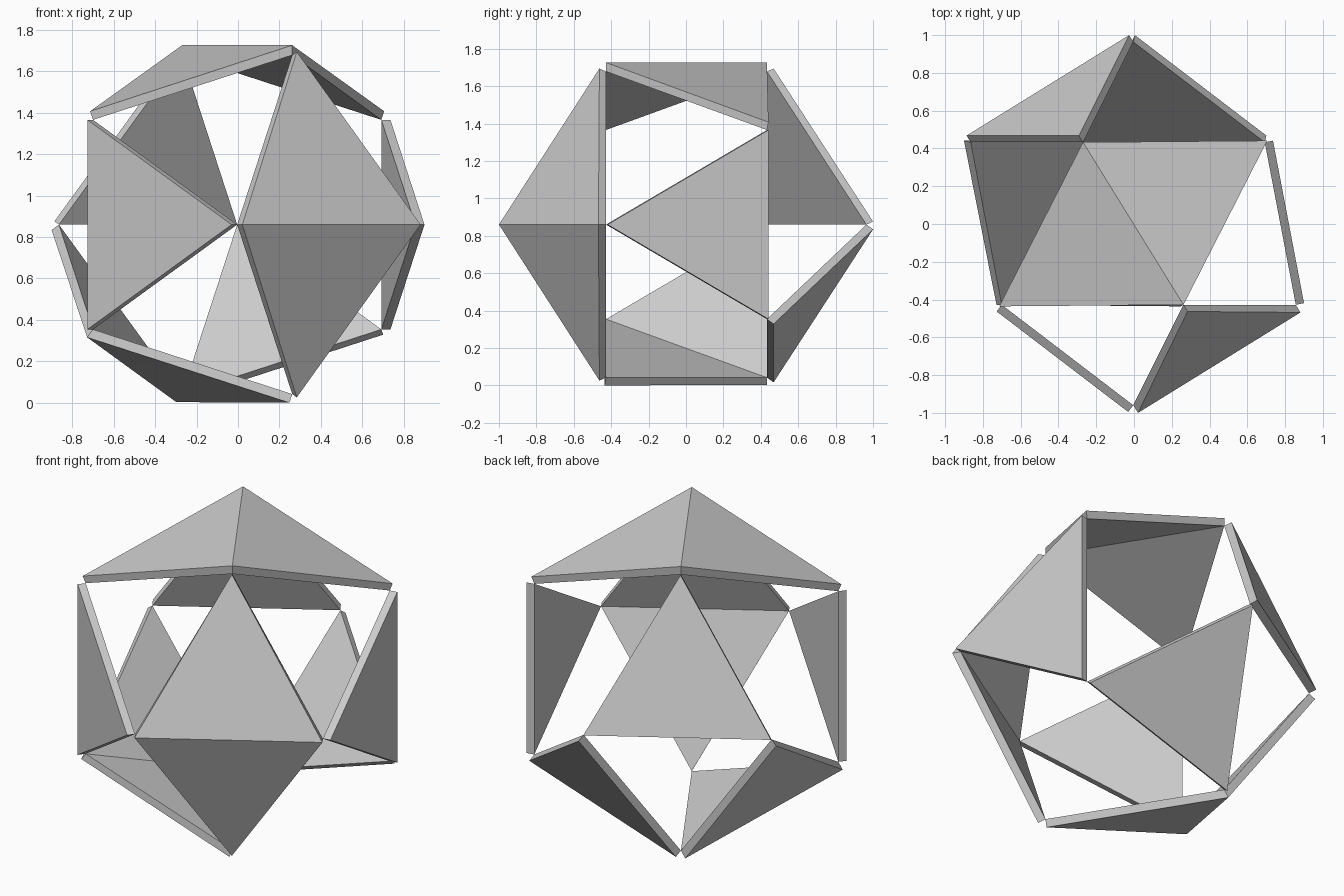
import bpy
from math import cos, sin, radians, sqrt
from mathutils import Vector

if "Cube" in bpy.data.objects:
    bpy.data.objects.remove(bpy.data.objects["Cube"])

R, T = 0.962, 0.0446                     # inner shell radius, panel thickness
CENTRE = Vector((-0.004, 0.0026, 0.860))

# icosahedron corners: two poles on the y axis and two five-sided rings
a, b = R / sqrt(5), 2 * R / sqrt(5)
corner = {"P": Vector((0, -R, 0)), "Q": Vector((0, R, 0))}
for k in range(5):
    f, g = radians(72 * k), radians(72 * k + 36)
    corner[f"F{k}"] = Vector((b * cos(f), -a, b * sin(f)))
    corner[f"B{k}"] = Vector((b * cos(g), a, b * sin(g)))


def panel(name, *faces):
    """Thick panel of one or more joined triangles, grown outwards."""
    names = sorted({n for f in faces for n in f.split()})
    tris = []
    for f in faces:
        t = f.split()
        p, q, r = (corner[n] for n in t)
        if (q - p).cross(r - p).dot(p + q + r) < 0:
            t.reverse()
        tris.append([names.index(n) for n in t])
    mesh = bpy.data.meshes.new(name)
    mesh.from_pydata([corner[n] for n in names], [], tris)
    ob = bpy.data.objects.new(name, mesh)
    ob.location = CENTRE
    bpy.context.collection.objects.link(ob)
    mod = ob.modifiers.new("thickness", 'SOLIDIFY')
    mod.thickness = T
    mod.offset = 1
    mod.use_even_offset = True


# folded double panels
panel("front_right_panel", "P F0 F1", "P F4 F0")
panel("top_panel", "B0 B1 F1", "F1 F2 B1")
panel("bottom_left_panel", "F3 F4 B3", "B2 B3 F3")
# single panels
panel("front_left_panel", "P F2 F3")
panel("right_panel", "B4 B0 F0")
panel("back_upper_panel", "Q B1 B2")
panel("back_lower_panel", "Q B3 B4")
